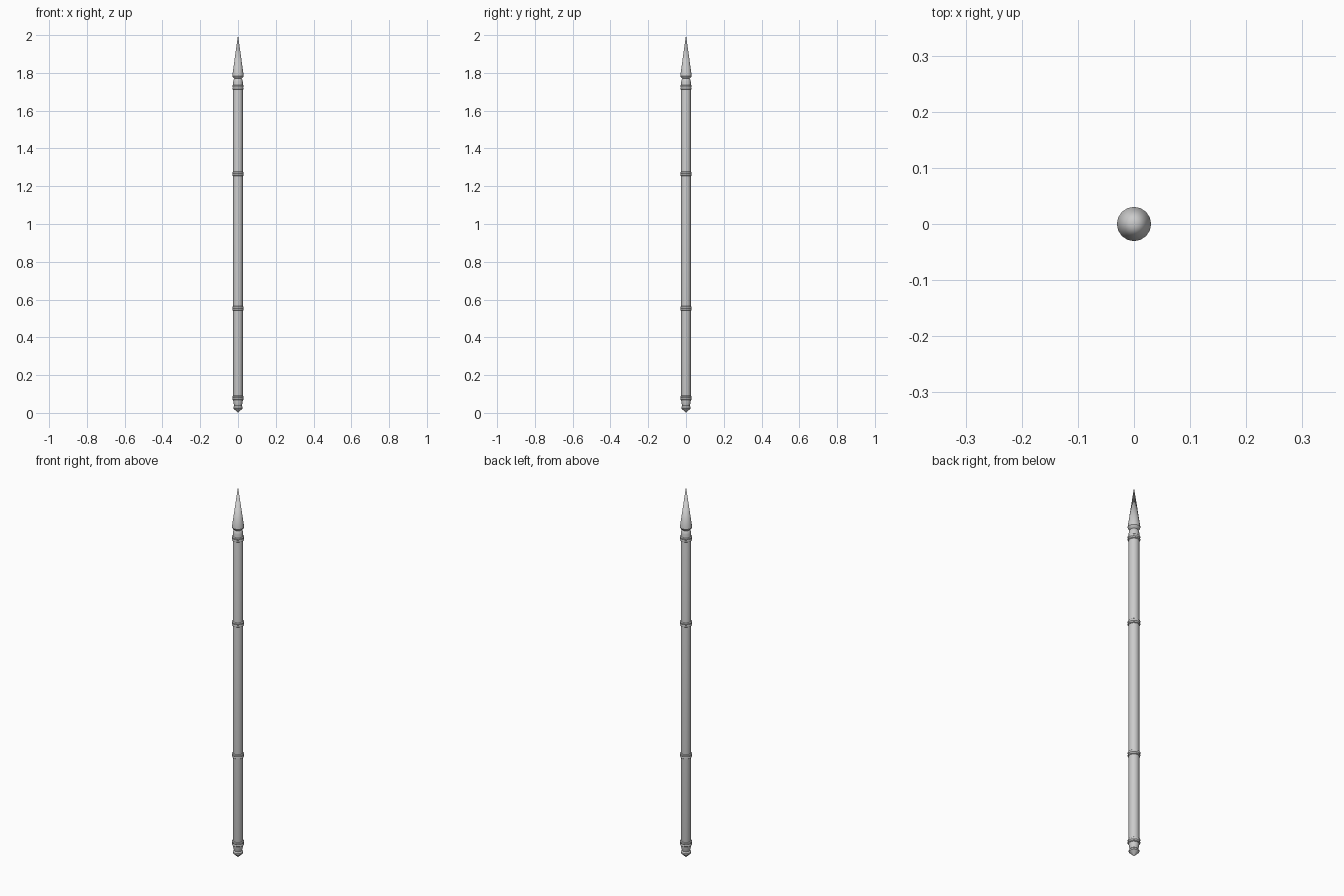
import bpy, math

if "Cube" in bpy.data.objects:
    bpy.data.objects.remove(bpy.data.objects["Cube"])

SIDES = 16

def lathe(name, profile):
    """Revolve (radius, z) points around z; zero radius makes a pole."""
    verts, faces, rings = [], [], []
    for r, z in profile:
        n = 1 if r == 0 else SIDES
        rings.append([len(verts) + i for i in range(n)])
        for i in range(n):
            a = 2 * math.pi * i / SIDES
            verts.append((r * math.cos(a), r * math.sin(a), z))
    for lo, hi in zip(rings, rings[1:]):
        for i in range(SIDES):
            j = (i + 1) % SIDES
            if len(lo) == 1:
                faces.append((lo[0], hi[j], hi[i]))
            elif len(hi) == 1:
                faces.append((lo[i], lo[j], hi[0]))
            else:
                faces.append((lo[i], lo[j], hi[j], hi[i]))
    mesh = bpy.data.meshes.new(name)
    mesh.from_pydata(verts, [], faces)
    mesh.update()
    # Smooth around the turned sides, crisp at profile steps
    mesh.shade_smooth()
    mesh.set_sharp_from_angle(angle=math.radians(30))
    ob = bpy.data.objects.new(name, mesh)
    bpy.context.collection.objects.link(ob)
    return ob

def band(name, z):
    """Double-ridged binding ring around the shaft."""
    lathe(name, [(0, z - 0.012), (0.026, z - 0.012), (0.030, z - 0.009),
                 (0.030, z - 0.004), (0.0275, z), (0.030, z + 0.004),
                 (0.030, z + 0.009), (0.026, z + 0.012), (0, z + 0.012)])

# Shaft with tapered collars at both ends
lathe("shaft", [(0, 0.035), (0.019, 0.035), (0.022, 0.045), (0.0255, 0.066),
                (0.0255, 1.752), (0.022, 1.766), (0.016, 1.774), (0, 1.774)])

# Binding rings
for i, z in enumerate((0.079, 0.553, 1.265, 1.724)):
    band(f"binding_ring_{i + 1}", z)

# Spear point
lathe("spear_point", [(0, 1.768), (0.016, 1.768), (0.027, 1.777),
                      (0.0305, 1.784), (0.0295, 1.79), (0, 2.0)])

# Butt knob
lathe("butt_knob", [(0, 0.0), (0.006, 0.006), (0.025, 0.024), (0.025, 0.031),
                    (0.019, 0.039), (0, 0.039)])
